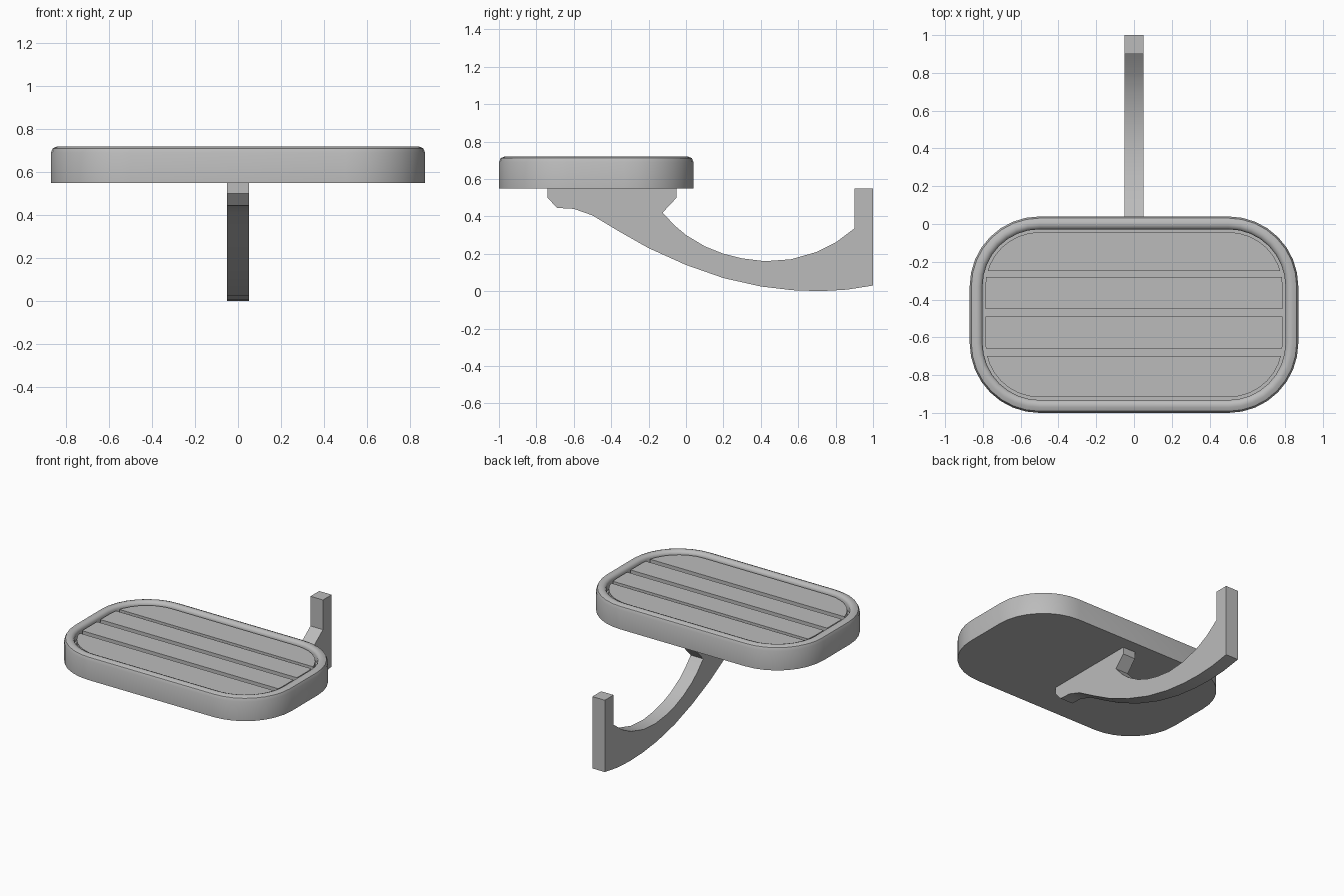
import bpy, bmesh, math

if "Cube" in bpy.data.objects:
    bpy.data.objects.remove(bpy.data.objects["Cube"])

mat = bpy.data.materials.new("grey_metal")
mat.use_nodes = True
GREY = (0.5, 0.5, 0.5, 1)
mat.diffuse_color = GREY
mat.node_tree.nodes["Principled BSDF"].inputs["Base Color"].default_value = GREY

HALF_X, HALF_Y, RADIUS, CENTRE_Y = 0.87, 0.52, 0.37, -0.48


def finish(bm, name, angle=40):
    bmesh.ops.recalc_face_normals(bm, faces=bm.faces)
    mesh = bpy.data.meshes.new(name)
    bm.to_mesh(mesh)
    bm.free()
    mesh.materials.append(mat)
    obj = bpy.data.objects.new(name, mesh)
    bpy.context.collection.objects.link(obj)
    bpy.ops.object.select_all(action="DESELECT")
    obj.select_set(True)
    bpy.context.view_layer.objects.active = obj
    bpy.ops.object.shade_smooth_by_angle(angle=math.radians(angle))
    return obj


def rounded_ring(bm, inset, z, steps=8):
    """Rounded rectangle of vertices, drawn in from the pad outline."""
    r = RADIUS - inset
    verts = []
    for corner, (sx, sy) in enumerate([(1, 1), (-1, 1), (-1, -1), (1, -1)]):
        for i in range(steps + 1):
            a = math.pi / 2 * (corner + i / steps)
            verts.append(bm.verts.new((
                sx * (HALF_X - RADIUS) + r * math.cos(a),
                CENTRE_Y + sy * (HALF_Y - RADIUS) + r * math.sin(a), z)))
    return verts


def loft(bm, rings):
    for low, high in zip(rings, rings[1:]):
        n = len(low)
        for i in range(n):
            j = (i + 1) % n
            bm.faces.new((low[i], low[j], high[j], high[i]))
    bm.faces.new(rings[0])
    bm.faces.new(rings[-1])


# Tray with a rounded rim and a sunken floor
bm = bmesh.new()
section = [(0, 0.55), (0, 0.69), (0.009, 0.711), (0.03, 0.72), (0.045, 0.72),
           (0.06, 0.714), (0.068, 0.70), (0.068, 0.66)]
loft(bm, [rounded_ring(bm, inset, z) for inset, z in section])
finish(bm, "pad_tray")

# Slats: the tray's inner outline cut into four strips
for number, (front, back) in enumerate([(-0.92, -0.70), (-0.66, -0.49),
                                        (-0.45, -0.28), (-0.25, -0.04)], 1):
    bm = bmesh.new()
    loft(bm, [rounded_ring(bm, 0.083, 0.655), rounded_ring(bm, 0.083, 0.70)])
    for y, direction in ((front, -1), (back, 1)):
        cut = bmesh.ops.bisect_plane(
            bm, geom=bm.verts[:] + bm.edges[:] + bm.faces[:],
            plane_co=(0, y, 0), plane_no=(0, direction, 0), clear_outer=True)
        edges = [e for e in cut["geom_cut"] if isinstance(e, bmesh.types.BMEdge)]
        bmesh.ops.holes_fill(bm, edges=edges)
    finish(bm, f"slat_{number}")

# Curved support arm: side profile (y, z) given width along x
under = [(-0.74, 0.55), (-0.74, 0.5), (-0.69, 0.445), (-0.6, 0.44), (-0.5, 0.405),
         (-0.35, 0.315), (-0.2, 0.23), (0, 0.14), (0.2, 0.07), (0.4, 0.025),
         (0.57, 0.005), (0.72, 0), (0.86, 0.008), (1, 0.03)]
upper = [(1, 0.55), (0.9, 0.55), (0.9, 0.335), (0.8, 0.26), (0.7, 0.21), (0.56, 0.17),
         (0.42, 0.16), (0.3, 0.175), (0.2, 0.2), (0.1, 0.24), (0, 0.3),
         (-0.06, 0.35), (-0.125, 0.42), (-0.05, 0.5), (-0.05, 0.55)]
bm = bmesh.new()
face = bm.faces.new([bm.verts.new((-0.05, y, z)) for y, z in under + upper])
grown = bmesh.ops.extrude_face_region(bm, geom=[face])
bmesh.ops.translate(bm, vec=(0.1, 0, 0),
                    verts=[v for v in grown["geom"] if isinstance(v, bmesh.types.BMVert)])
finish(bm, "support_arm")
